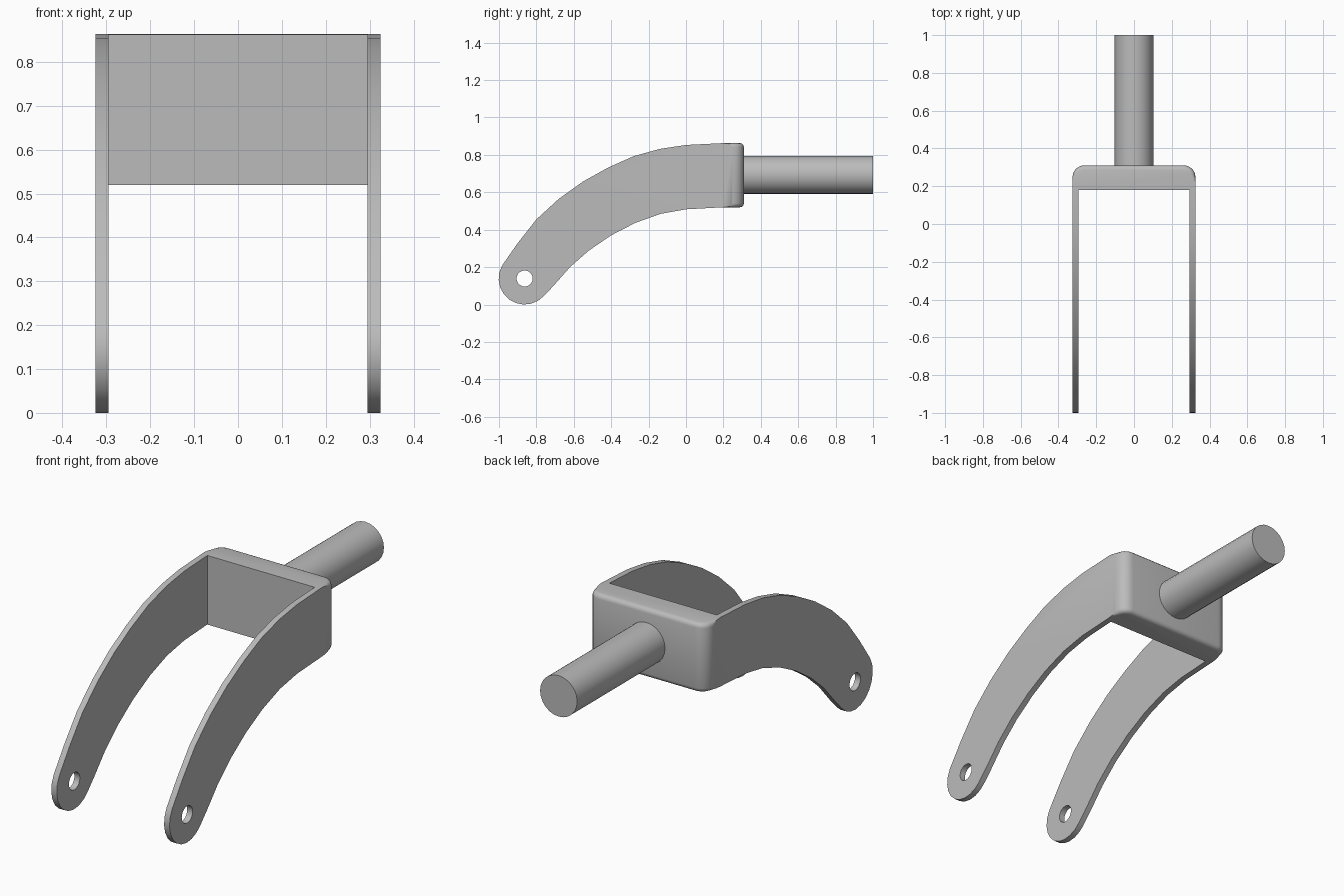
import bpy, bmesh, math
from mathutils import Matrix

cube = bpy.data.objects.get("Cube")
if cube:
    bpy.data.objects.remove(cube)

GREY = (0.5, 0.5, 0.5, 1)
metal = bpy.data.materials.new("grey_metal")
metal.use_nodes = True
metal.diffuse_color = GREY
metal.node_tree.nodes["Principled BSDF"].inputs["Base Color"].default_value = GREY

HALF, INNER = 0.325, 0.295      # fork half width, outside and inside
BACK, WALL = 0.31, 0.18         # rear and front face of the crown
TOP, BOTTOM = 0.863, 0.52
HUB_Y, HUB_Z, HUB_R = -0.863, 0.139, 0.139


def make(name, bm):
    bmesh.ops.recalc_face_normals(bm, faces=bm.faces)
    mesh = bpy.data.meshes.new(name)
    bm.to_mesh(mesh)
    bm.free()
    obj = bpy.data.objects.new(name, mesh)
    bpy.context.collection.objects.link(obj)
    mesh.materials.append(metal)
    return obj


def cylinder(name, radius, length, sides, axis, centre):
    bm = bmesh.new()
    turn = Matrix.Rotation(math.pi / 2, 4, axis)
    bmesh.ops.create_cone(bm, cap_ends=True, segments=sides, radius1=radius,
                          radius2=radius, depth=length,
                          matrix=Matrix.Translation(centre) @ turn)
    return make(name, bm)


def smooth(obj, angle):
    bpy.ops.object.select_all(action='DESELECT')
    obj.select_set(True)
    bpy.context.view_layer.objects.active = obj
    bpy.ops.object.shade_smooth_by_angle(angle=math.radians(angle))


def cut(obj, cutter):
    cutter.hide_render = True
    mod = obj.modifiers.new("cut", 'BOOLEAN')
    mod.operation, mod.solver, mod.object = 'DIFFERENCE', 'EXACT', cutter
    bpy.ops.object.select_all(action='DESELECT')
    bpy.context.view_layer.objects.active = obj
    obj.select_set(True)
    bpy.ops.object.modifier_apply(modifier=mod.name)
    bpy.data.objects.remove(cutter)


# Side profile: curved top, round hub end, curved underside
upper = [(BACK, TOP), (0.2, TOP), (0, 0.853), (-0.14, 0.832), (-0.28, 0.793),
         (-0.415, 0.733), (-0.55, 0.658), (-0.68, 0.565), (-0.8, 0.455), (-0.9, 0.328)]
hub = [(HUB_Y + HUB_R * math.cos(a), HUB_Z + HUB_R * math.sin(a))
       for a in (math.radians(150 + 168 * i / 10) for i in range(11))]
lower = [(-0.71, 0.098), (-0.62, 0.2), (-0.52, 0.288), (-0.4, 0.37),
         (-0.27, 0.437), (-0.135, 0.485), (0, 0.509), (0.2, BOTTOM), (BACK, BOTTOM)]

bm = bmesh.new()
side = bm.faces.new([bm.verts.new((-HALF, y, z)) for y, z in upper + hub + lower])
grown = bmesh.ops.extrude_face_region(bm, geom=[side])["geom"]
bmesh.ops.translate(bm, vec=(2 * HALF, 0, 0),
                    verts=[v for v in grown if isinstance(v, bmesh.types.BMVert)])
bmesh.ops.recalc_face_normals(bm, faces=bm.faces)


def round_edges(test, size, steps):
    edges = [e for e in bm.edges if test(*e.verts)]
    bmesh.ops.bevel(bm, geom=edges, offset=size, offset_type='OFFSET',
                    segments=steps, profile=0.5, affect='EDGES')


# Rounded rear corners, then the rear rim above and below
round_edges(lambda a, b: min(a.co.y, b.co.y) > BACK - 0.01
            and abs(a.co.z - b.co.z) > 0.1, 0.06, 6)
round_edges(lambda a, b: min(a.co.y, b.co.y) > BACK - 0.065
            and abs(a.co.z - b.co.z) < 0.01, 0.022, 3)
fork = make("fork", bm)

# Open the space between the legs
bm = bmesh.new()
bmesh.ops.create_cube(bm, size=1, matrix=Matrix.Translation((0, WALL - 1, 0.5))
                      @ Matrix.Diagonal((2 * INNER, 2, 2, 1)))
cut(fork, make("gap_cutter", bm))

# Axle holes
cut(fork, cylinder("hole_cutter", 0.043, 1, 20, 'Y', (0, HUB_Y, HUB_Z)))
smooth(fork, 32)

# Steering stem
length = 1 - BACK + 0.02
stem = cylinder("stem", 0.102, length, 24, 'X', (0, 1 - length / 2, 0.693))
smooth(stem, 32)
